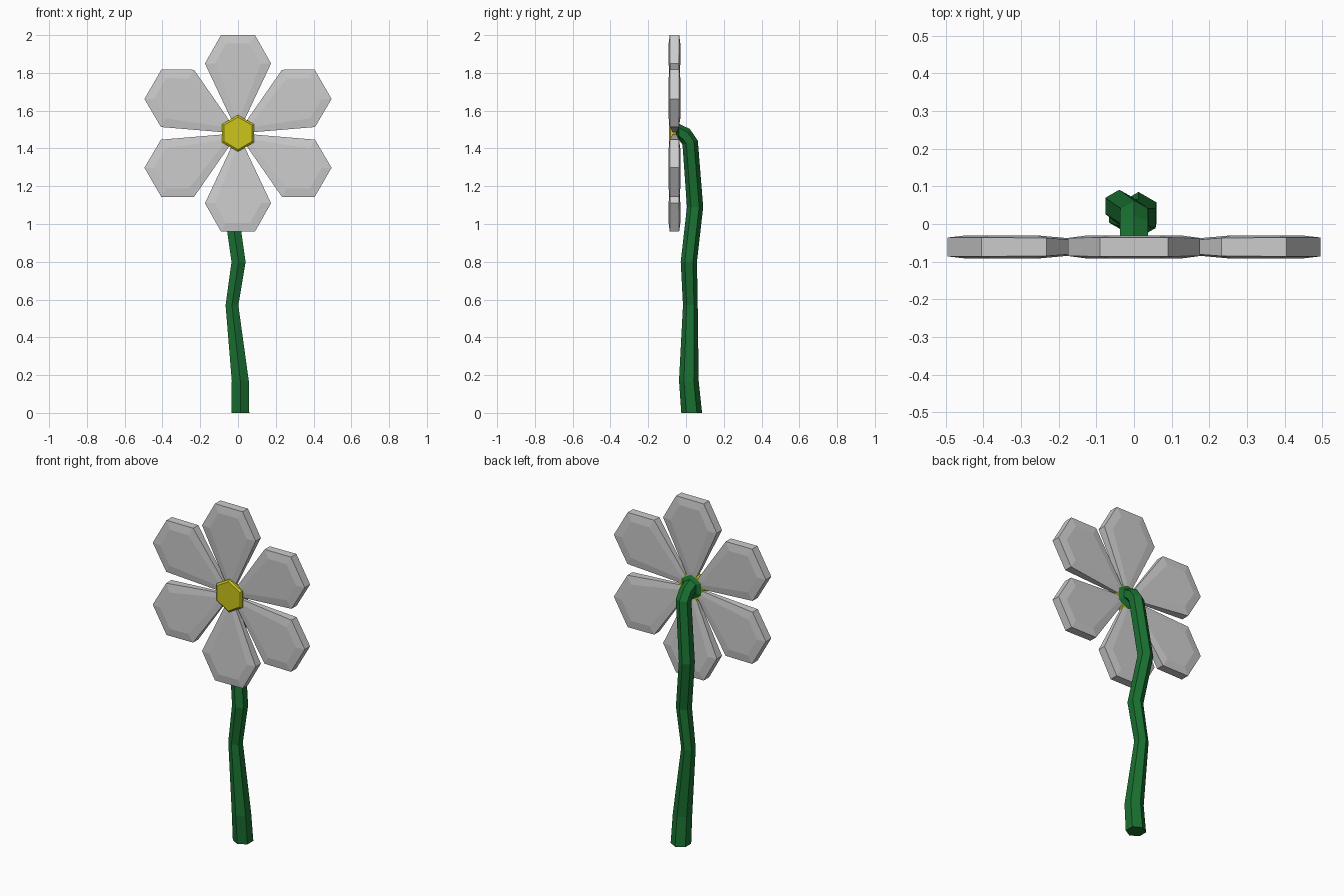
import bpy, bmesh, math
from mathutils import Vector, Matrix

if "Cube" in bpy.data.objects:
    bpy.data.objects.remove(bpy.data.objects["Cube"])


def material(name, color):
    m = bpy.data.materials.new(name)
    m.diffuse_color = color
    m.use_nodes = True
    m.node_tree.nodes["Principled BSDF"].inputs["Base Color"].default_value = m.diffuse_color
    return m


def loft(name, rings, mat=None):
    """Skin a list of equal-length rings and cap both ends."""
    bm = bmesh.new()
    vr = [[bm.verts.new(p) for p in ring] for ring in rings]
    n = len(rings[0])
    for a, b in zip(vr, vr[1:]):
        for i in range(n):
            j = (i + 1) % n
            bm.faces.new((a[i], a[j], b[j], b[i]))
    bm.faces.new(vr[0])
    bm.faces.new(vr[-1])
    bmesh.ops.recalc_face_normals(bm, faces=bm.faces)
    me = bpy.data.meshes.new(name)
    bm.to_mesh(me)
    bm.free()
    ob = bpy.data.objects.new(name, me)
    bpy.context.collection.objects.link(ob)
    if mat:
        me.materials.append(mat)
    return ob


def hexagon(center, r, tilt):
    """Hexagon with a corner along the tilted depth direction, flats on x."""
    t = math.radians(tilt)
    v = Vector((0, math.cos(t), math.sin(t)))
    u = Vector((1, 0, 0))
    return [Vector(center) + r * (math.cos(k * math.pi / 3) * v + math.sin(k * math.pi / 3) * u)
            for k in range(6)]


green = material("stem_green", (0.01, 0.16, 0.03, 1))
yellow = material("center_yellow", (0.6, 0.56, 0.01, 1))
HUB_Y, HUB_Z = -0.061, 1.48

# Stem: crooked hexagonal tube bending forward, flaring behind the flower
path = [  # x, y, z, radius, tilt
    (0.012, 0.030, 0.00, 0.055, 0),
    (0.012, 0.015, 0.17, 0.052, 0),
    (-0.032, 0.023, 0.57, 0.039, 0),
    (0.003, 0.015, 0.80, 0.043, 0),
    (-0.039, 0.048, 1.09, 0.043, 0),
    (0.000, 0.022, 1.43, 0.042, 15),
    (0.000, -0.003, 1.467, 0.043, 57),
    (0.000, -0.038, 1.488, 0.043, 90),
    (0.000, -0.052, HUB_Z, 0.080, 90),
]
loft("stem", [hexagon(p[:3], p[3], p[4]) for p in path], green)

# Flower center: bevelled hexagonal button
loft("flower_center", [hexagon((0, y, HUB_Z), r, 90) for y, r in
                       ((-0.050, 0.084), (-0.070, 0.097), (-0.082, 0.097), (-0.090, 0.086))], yellow)

# Petals: half outlines as (half width, distance from hub, half thickness)
rim = [(0.015, 0.03, 0.008), (0.175, 0.37, 0.024), (0.09, 0.52, 0.025)]
inset = [(0.012, 0.09, 0.014), (0.122, 0.37, 0.031), (0.063, 0.475, 0.031)]


def petal_ring(half, side, rot):
    pts = [(w, r, t) for w, r, t in half] + [(-w, r, t) for w, r, t in reversed(half)]
    return [rot @ Vector((w, side * t, r)) + Vector((0, HUB_Y, HUB_Z)) for w, r, t in pts]


for k in range(6):
    rot = Matrix.Rotation(k * math.pi / 3, 3, 'Y')
    loft(f"petal_{k + 1}", [petal_ring(inset, -1, rot), petal_ring(rim, -1, rot),
                            petal_ring(rim, 1, rot), petal_ring(inset, 1, rot)])
